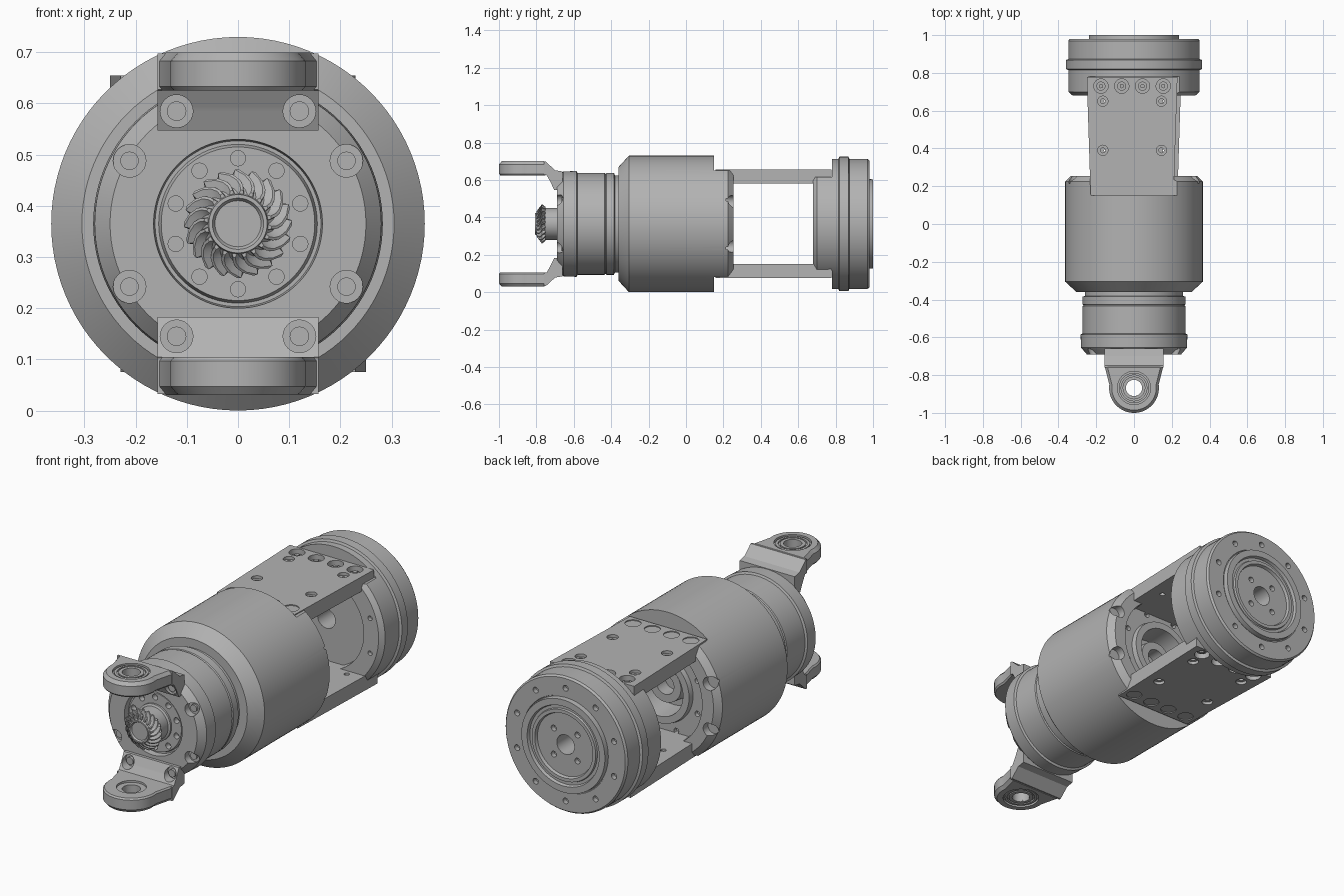
import bpy, bmesh
from math import sin, cos, pi, radians
from mathutils import Matrix, Vector

AXIS_HEIGHT = 0.365
SEGMENTS = 96

if "Cube" in bpy.data.objects:
    bpy.data.objects.remove(bpy.data.objects["Cube"], do_unlink=True)

metal = bpy.data.materials.new("machined grey metal")
metal.use_nodes = True
metal.diffuse_color = (0.45, 0.45, 0.45, 1)
metal.node_tree.nodes["Principled BSDF"].inputs["Base Color"].default_value = metal.diffuse_color


# Helpers: every part is modelled around the y axis, then raised
def loft(bm, rings, ring_closed=False):
    rows = [[bm.verts.new(p) for p in ring] for ring in rings]
    pairs = list(zip(rows, rows[1:]))
    if ring_closed:
        pairs.append((rows[-1], rows[0]))
    for a, b in pairs:
        for i in range(len(a)):
            j = (i + 1) % len(a)
            bm.faces.new((a[i], a[j], b[j], b[i]))
    if not ring_closed:
        bm.faces.new(rows[0])
        bm.faces.new(rows[-1])


def circle(y, r, n=SEGMENTS):
    return [(r * cos(2 * pi * i / n), y, r * sin(2 * pi * i / n)) for i in range(n)]


def lathe(bm, profile, ring_closed=False):
    loft(bm, [circle(y, r) for y, r in profile], ring_closed)


def cylinder(bm, centre, axis, r, depth, r2=None, n=24):
    turn = Matrix.Rotation(pi / 2, 4, 'X') if axis == 'y' else Matrix()
    bmesh.ops.create_cone(bm, cap_ends=True, segments=n, radius1=r,
                          radius2=r if r2 is None else r2, depth=depth,
                          matrix=Matrix.Translation(centre) @ turn)


def box(bm, centre, size):
    bmesh.ops.create_cube(bm, size=1, matrix=Matrix.Translation(centre) @ Matrix.Diagonal((*size, 1)))


def make(name, bm, cutter=None, flipped=False):
    place = Matrix.Translation((0, 0, AXIS_HEIGHT))
    if flipped:
        place = place @ Matrix.Rotation(pi, 4, 'Y')

    def to_object(label, mesh_data):
        bmesh.ops.recalc_face_normals(mesh_data, faces=mesh_data.faces)
        mesh = bpy.data.meshes.new(label)
        mesh_data.to_mesh(mesh)
        mesh_data.free()
        mesh.transform(place)
        obj = bpy.data.objects.new(label, mesh)
        bpy.context.collection.objects.link(obj)
        return obj

    part = to_object(name, bm)
    if cutter:
        tool = to_object(name + "_cutter", cutter)
        tool.hide_render = True
        mod = part.modifiers.new("cut", 'BOOLEAN')
        mod.object, mod.operation, mod.solver, mod.use_self = tool, 'DIFFERENCE', 'EXACT', True
        graph = bpy.context.evaluated_depsgraph_get()
        cut_mesh = bpy.data.meshes.new_from_object(part.evaluated_get(graph))
        part.modifiers.clear()
        part.data = cut_mesh
        bpy.data.objects.remove(tool, do_unlink=True)
    part.data.materials.clear()
    part.data.materials.append(metal)
    bpy.ops.object.select_all(action='DESELECT')
    part.select_set(True)
    bpy.context.view_layer.objects.active = part
    bpy.ops.object.shade_smooth_by_angle(angle=radians(28))
    return part


def around(count, r, start=0):
    for i in range(count):
        a = radians(start) + 2 * pi * i / count
        yield r * cos(a), r * sin(a)


# Front neck with output flange
bm, cut = bmesh.new(), bmesh.new()
lathe(bm, [(-.675, .15), (-.66, .155), (-.66, .162), (-.69, .165), (-.69, .25), (-.655, .28),
           (-.585, .283), (-.58, .272), (-.435, .272), (-.43, .267), (-.425, .272),
           (-.385, .272), (-.38, .26), (-.34, .26)])
for x, z in around(10, .128, 18):
    cylinder(cut, (x, -.67, z), 'y', .015, .05, n=16)
for sx in (-1, 1):
    for sz in (-1, 1):
        cylinder(cut, (sx * .212, -.69, sz * .123), 'y', .032, .07)
make("front_neck", bm, cut)

bm = bmesh.new()
for sx in (-1, 1):
    for sz in (-1, 1):
        cylinder(bm, (sx * .212, -.655, sz * .123), 'y', .018, .02)
make("flange_screws", bm)

# Motor housing with plate flats and rim scallops
bm, cut = bmesh.new(), bmesh.new()
lathe(bm, [(-.36, .305), (-.305, .365), (.225, .365), (.255, .335), (.255, .27), (.2, .265),
           (.2, .18), (.225, .175), (.225, .14), (.1, .13)])
for s in (-1, 1):
    box(cut, (0, .35, s * .385), (1, .4, .2))
    for sx in (-1, 1):
        cylinder(cut, (sx * .31, .25, s * .118), 'y', .034, .07)
for x, z in around(8, .222, 22.5):
    cylinder(cut, (x, .2, z), 'y', .014, .04, n=16)
make("motor_housing", bm, cut)

# Hollow shaft end inside the housing
bm = bmesh.new()
lathe(bm, [(.09, .05), (.17, .05), (.17, .09), (.09, .1)], True)
make("inner_shaft", bm)

# Rear joint drum
bm, cut = bmesh.new(), bmesh.new()
lathe(bm, [(.72, .2), (.72, .235), (.68, .24), (.68, .325), (.7, .348), (.815, .348),
           (.82, .36), (.868, .36), (.873, .348), (.97, .348), (.98, .34), (.98, .246),
           (.975, .244), (.975, .24), (1, .238), (1, .205), (.985, .2), (.985, .185),
           (.995, .182), (.995, .165), (.98, .16), (.98, .05), (.72, .05)], True)
for s in (-1, 1):
    box(cut, (0, .68, s * .4), (1, .2, .3))
for x, z in around(10, .29, 18):
    cylinder(cut, (x, .98, z), 'y', .015, .05, n=16)
    cylinder(cut, (x, .68, z), 'y', .012, .04, n=12)
for x, z in around(4, .095, 45):
    cylinder(cut, (x, .98, z), 'y', .015, .05, n=16)
make("rear_drum", bm, cut)

for flipped, side in ((False, "upper"), (True, "lower")):
    # Tapered connecting plate
    bm, cut, screws = bmesh.new(), bmesh.new(), bmesh.new()
    outline = [(-.23, .157), (.21, .157), (.23, .779), (-.25, .779)]
    loft(bm, [[(x, y, d) for x, y in outline] for d in (.215, .29)])
    for y in (.21, .73):
        for i in range(4):
            x = -.175 + i * .11
            cylinder(cut, (x, y, .28), 'z', .038, .05)
            cylinder(screws, (x, y, .262), 'z', .024, .02)
            cylinder(screws, (x, y, .27), 'z', .012, .02, n=6)
    for y in (.39, .65):
        for x in (-.165, .145):
            cylinder(cut, (x, y, .29), 'z', .027, .03)
            cylinder(cut, (x, y, .25), 'z', .013, .2, n=16)
    make(side + "_plate", bm, cut, flipped)
    make(side + "_plate_screws", screws, None, flipped)

    # Clevis lug with a rounded eye
    bm, cut = bmesh.new(), bmesh.new()
    eye, r = -.868, .132
    outline = [(.157, -.745)]
    for i in range(33):
        a = radians(8 - 196 * i / 32)
        outline.append((r * cos(a), eye + r * sin(a)))
    outline.append((-.157, -.745))
    loft(bm, [[(x * s, eye + (y - eye) * s, d) for x, y in outline]
              for d, s in ((.26, .95), (.268, 1), (.318, 1), (.335, .89))])
    cylinder(cut, (0, eye, .3), 'z', .043, .3, n=40)
    cylinder(cut, (0, eye, .335), 'z', .088, .024, n=48)
    cylinder(cut, (0, eye, .26), 'z', .07, .02, n=48)
    make(side + "_clevis_lug", bm, cut, flipped)

    # Bearing ring in the eye
    bm = bmesh.new()
    for ra, rb in ((.043, .06), (.068, .08)):
        loft(bm, [[(x, eye + z, d) for x, _, z in circle(0, q, 48)]
                  for q, d in ((ra, .3), (rb, .3), (rb, .331), (ra, .331))], True)
    make(side + "_bearing", bm, None, flipped)

    # Clevis foot bolted to the flange
    bm, cut, screws = bmesh.new(), bmesh.new(), bmesh.new()
    profile = [(-.76, .262), (-.745, .26), (-.725, .225), (-.705, .182), (-.66, .182),
               (-.66, .28), (-.7, .287), (-.75, .333), (-.76, .333)]
    loft(bm, [[(x, y, d) for y, d in profile] for x in (-.157, .157)])
    for x in (-.12, .12):
        cylinder(cut, (x, -.74, .22), 'y', .032, .09)
        cylinder(screws, (x, -.7, .22), 'y', .019, .02)
    make(side + "_clevis_foot", bm, cut, flipped)
    make(side + "_clevis_screws", screws, None, flipped)

# Spiral bevel gear
TEETH = 20
bm = bmesh.new()


def gear_ring(y, root, tip, twist):
    ring = []
    for i in range(TEETH):
        for step, q in ((0, root), (.3, root), (.5, tip), (.75, tip)):
            a = 2 * pi * (i + step) / TEETH + twist
            ring.append((q * cos(a), y, q * sin(a)))
    return ring


loft(bm, [gear_ring(-.8 + .03 * t, .055 + .028 * t, .066 + .04 * t, .45 * t * t)
          for t in (0, .25, .5, .75, 1)] + [gear_ring(-.75, .075, .09, .55)])
make("bevel_gear", bm)

# Gear hub, dished end and shaft
bm = bmesh.new()
lathe(bm, [(-.795, .018), (-.8, .045), (-.808, .05), (-.808, .057), (-.795, .06)])
make("gear_hub", bm)
bm = bmesh.new()
lathe(bm, [(-.76, .07), (-.755, .085), (-.69, .085), (-.685, .095), (-.66, .095)])
make("gear_shaft", bm)
